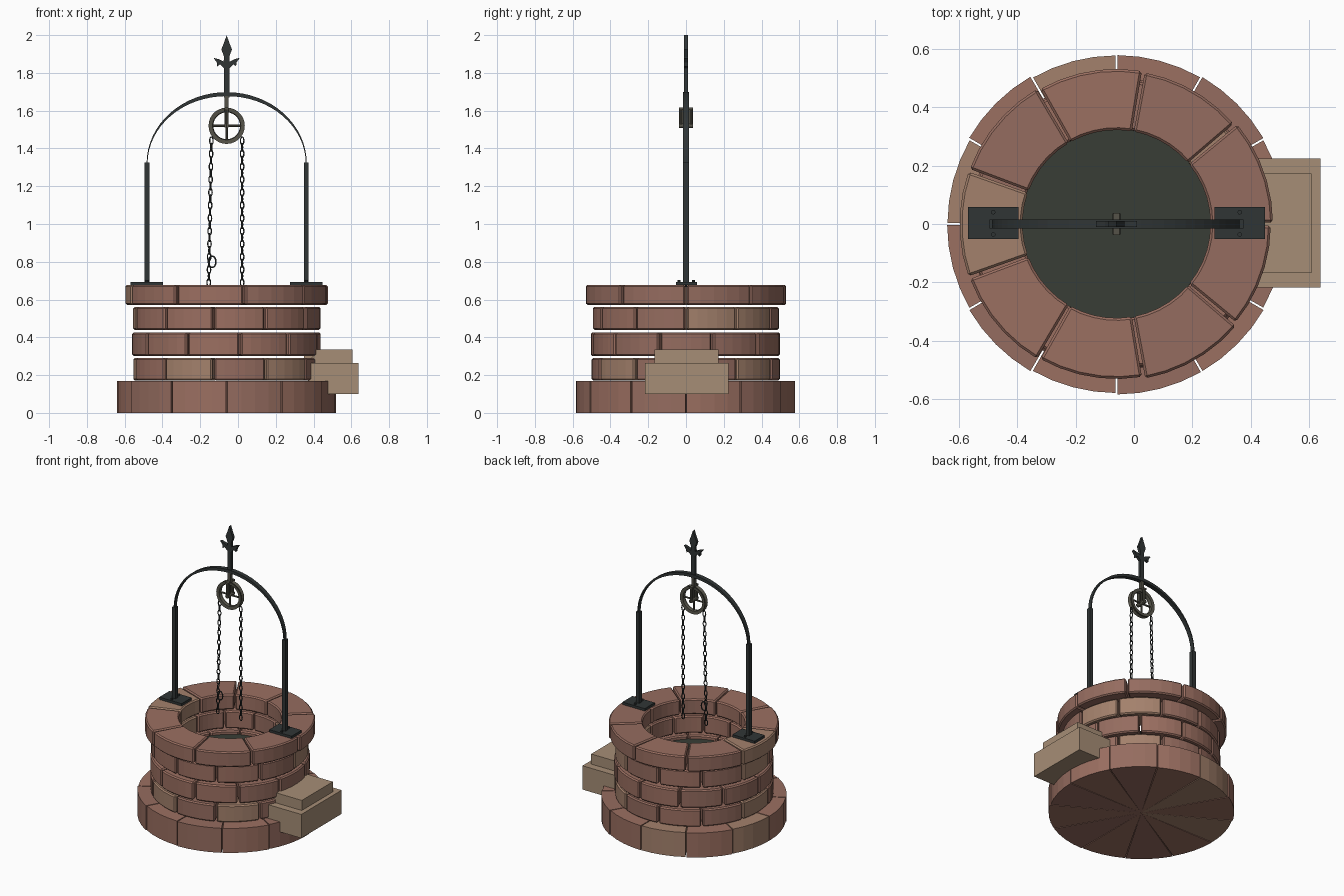
import bpy, bmesh, random
from math import sin, cos, pi, radians
from mathutils import Matrix, Vector

if "Cube" in bpy.data.objects:
    bpy.data.objects.remove(bpy.data.objects["Cube"])

random.seed(4)
CX = -0.06  # axis of the well shaft


def mat(name, col):
    m = bpy.data.materials.new(name)
    m.diffuse_color = (*col, 1)
    m.use_nodes = True
    m.node_tree.nodes["Principled BSDF"].inputs["Base Color"].default_value = m.diffuse_color
    return m


bricks = [mat("brick_red", (0.33, 0.16, 0.12)), mat("brick_brown", (0.30, 0.15, 0.115)),
          mat("brick_tan", (0.37, 0.22, 0.15))]
stone = mat("sandstone", (0.38, 0.27, 0.18))
iron = mat("iron", (0.03, 0.036, 0.036))
bronze = mat("bronze", (0.09, 0.085, 0.065))
dark = mat("water", (0.04, 0.048, 0.037))


def finish(name, bm, mats, bevel=0.0, smooth=False):
    bmesh.ops.recalc_face_normals(bm, faces=bm.faces)
    me = bpy.data.meshes.new(name)
    bm.to_mesh(me)
    bm.free()
    for m in mats:
        me.materials.append(m)
    ob = bpy.data.objects.new(name, me)
    bpy.context.collection.objects.link(ob)
    if bevel:
        mod = ob.modifiers.new("bevel", 'BEVEL')
        mod.width, mod.segments, mod.limit_method = bevel, 1, 'ANGLE'
        mod.angle_limit = radians(40)
    if smooth:
        for p in me.polygons:
            p.use_smooth = True
    return ob


def wedge(bm, r0, r1, z0, z1, a0, a1, segs, mi):
    # one curved brick made of a chain of quads
    rings = []
    for i in range(segs + 1):
        a = a0 + (a1 - a0) * i / segs
        rings.append([bm.verts.new((CX + r * cos(a), r * sin(a), z))
                      for r, z in ((r0, z0), (r1, z0), (r1, z1), (r0, z1))])
    faces = [bm.faces.new(rings[0]), bm.faces.new(rings[-1])]
    for p, q in zip(rings, rings[1:]):
        for k in range(4):
            faces.append(bm.faces.new((p[k], p[(k + 1) % 4], q[(k + 1) % 4], q[k])))
    for f in faces:
        f.material_index = mi


def course(name, n, start, r0, r1, z0, z1, gap, jitter, segs, bevel):
    bm = bmesh.new()
    step = 2 * pi / n
    for i in range(n):
        a = start + i * step
        wedge(bm, r0, r1 + random.uniform(-jitter, jitter), z0, z1,
              a + gap, a + step - gap, segs, random.choice((0, 0, 1, 1, 2)))
    return finish(name, bm, bricks, bevel)


def box(bm, x0, x1, y0, y1, z0, z1):
    m = Matrix.Translation(((x0 + x1) / 2, (y0 + y1) / 2, (z0 + z1) / 2)) @ \
        Matrix.Diagonal((x1 - x0, y1 - y0, z1 - z0, 1))
    bmesh.ops.create_cube(bm, size=1, matrix=m)


def rod(bm, p, q, r, n=10):
    p, q = Vector(p), Vector(q)
    m = Matrix.Translation((p + q) / 2) @ (q - p).to_track_quat('Z', 'Y').to_matrix().to_4x4()
    bmesh.ops.create_cone(bm, cap_ends=True, segments=n, radius1=r, radius2=r,
                          depth=(q - p).length, matrix=m)


def loop_tube(bm, m, rx, rz, section, n=12):
    # closed ring in local xz; section = (radial, depth) points
    rings = []
    for i in range(n):
        a = 2 * pi * i / n
        rings.append([bm.verts.new(m @ Vector(((rx + s) * cos(a), d, (rz + s) * sin(a))))
                      for s, d in section])
    k = len(section)
    for i in range(n):
        p, q = rings[i], rings[(i + 1) % n]
        for j in range(k):
            bm.faces.new((p[j], p[(j + 1) % k], q[(j + 1) % k], q[j]))


def circle(r, n):
    return [(r * cos(2 * pi * i / n), r * sin(2 * pi * i / n)) for i in range(n)]


# brick courses
course("base_course", 12, 0, 0.004, 0.581, 0, 0.17, 0.006, 0.004, 4, 0)
H = pi / 11
course("lower_course", 11, 0, 0.325, 0.498, 0.172, 0.29, 0.011, 0.004, 5, 0.008)
course("middle_course", 11, H, 0.325, 0.50, 0.302, 0.425, 0.011, 0.004, 5, 0.008)
course("upper_course", 11, 0, 0.325, 0.495, 0.44, 0.56, 0.011, 0.004, 5, 0.008)
course("rim_course", 9, 0, 0.322, 0.533, 0.572, 0.677, 0.010, 0.006, 5, 0.008)

# water surface
bm = bmesh.new()
bmesh.ops.create_circle(bm, cap_ends=True, segments=48, radius=0.335,
                        matrix=Matrix.Translation((CX, 0, 0.40)))
finish("water", bm, [dark])

# stone step at the side
bm = bmesh.new()
box(bm, 0.37, 0.638, -0.217, 0.225, 0.10, 0.265)
box(bm, 0.35, 0.607, -0.167, 0.173, 0.265, 0.335)
finish("stone_step", bm, [stone])

# posts with foot plates and rivets
bm = bmesh.new()
for s in (-1, 1):
    x = CX + s * 0.422
    box(bm, x - 0.086, x + 0.086, -0.052, 0.058, 0.677, 0.694)
    box(bm, x - 0.0125, x + 0.0125, -0.015, 0.015, 0.69, 1.325)
    for y in (-0.036, 0.04):
        rod(bm, (x, y, 0.69), (x, y, 0.703), 0.008, 8)
finish("posts", bm, [iron])

# arched strap, thinning towards the posts
bm = bmesh.new()
N = 32
rows = []
for i in range(N + 1):
    a = pi * i / N
    c, s = cos(a), sin(a)
    rows.append([bm.verts.new((CX + rx * c, y, 1.32 + rz * s))
                 for rx, rz, y in ((0.424, 0.378, -0.015), (0.424, 0.378, 0.015),
                                   (0.419, 0.357, 0.015), (0.419, 0.357, -0.015))])
for p, q in zip(rows, rows[1:]):
    for k in range(4):
        bm.faces.new((p[k], p[(k + 1) % 4], q[(k + 1) % 4], q[k]))
bm.faces.new(rows[0])
bm.faces.new(rows[-1])
finish("arch", bm, [iron])

# finial: stem, two curled leaves, spear head
half = [(0.015, 1.67), (0.015, 1.825), (0.035, 1.845), (0.05, 1.835), (0.052, 1.855), (0.07, 1.88),
        (0.04, 1.872), (0.016, 1.86), (0.014, 1.885), (0.028, 1.925), (0.012, 1.965)]
outline = half + [(0, 2.0)] + [(-x, z) for x, z in reversed(half)]
bm = bmesh.new()
f = bm.faces.new([bm.verts.new((CX + x, -0.01, z)) for x, z in outline])
ext = bmesh.ops.extrude_face_region(bm, geom=[f])
bmesh.ops.translate(bm, vec=(0, 0.02, 0), verts=[v for v in ext['geom'] if isinstance(v, bmesh.types.BMVert)])
finish("finial", bm, [iron])

# pulley wheel: grooved rim, spokes, hub, hanger fork
WZ = 1.52
bm = bmesh.new()
rim = [(0.013, -0.016), (0.005, 0), (0.013, 0.016), (-0.008, 0.014), (-0.012, 0), (-0.008, -0.014)]
loop_tube(bm, Matrix.Translation((CX, 0, WZ)), 0.083, 0.083, rim, 28)
for d in ((0.075, 0, 0), (0, 0, 0.075)):
    c = Vector((CX, 0, WZ))
    rod(bm, c - Vector(d), c + Vector(d), 0.006, 8)
rod(bm, (CX, -0.036, WZ), (CX, 0.036, WZ), 0.013, 12)
finish("pulley", bm, [bronze])
bm = bmesh.new()
for s in (-1, 1):
    rod(bm, (CX, s * 0.026, 1.51), (CX, s * 0.026, 1.612), 0.011, 10)
box(bm, CX - 0.011, CX + 0.011, -0.037, 0.037, 1.606, 1.618)
box(bm, CX - 0.011, CX + 0.011, -0.011, 0.011, 1.615, 1.69)
finish("pulley_fork", bm, [bronze])


# hanging chains of alternating links
def chain(name, top, bottom, n):
    bm = bmesh.new()
    top, bottom = Vector(top), Vector(bottom)
    for i in range(n):
        m = Matrix.Translation(top.lerp(bottom, i / (n - 1))) @ Matrix.Rotation(radians(90 * (i % 2) + 15), 4, 'Z')
        loop_tube(bm, m, 0.0095, 0.021, circle(0.0035, 5), 12)
    return finish(name, bm, [iron], smooth=True)


chain("left_chain", (-0.141, 0, 1.44), (-0.155, 0, 0.69), 23)
chain("right_chain", (0.022, 0, 1.44), (0.022, 0, 0.69), 23)
bm = bmesh.new()
loop_tube(bm, Matrix.Translation((-0.137, 0, 0.80)), 0.02, 0.03, circle(0.004, 6), 16)
finish("chain_ring", bm, [iron], smooth=True)
